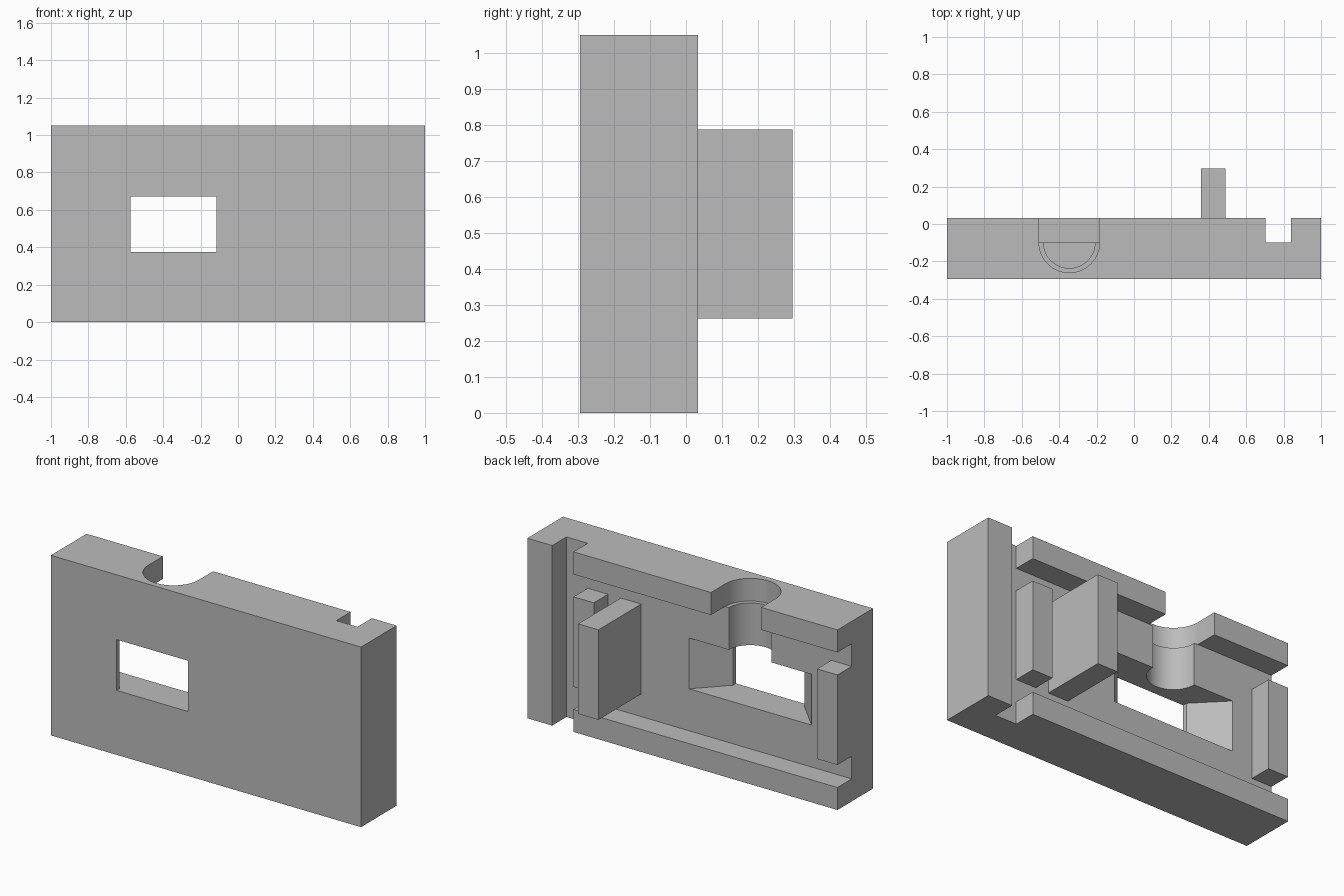
import bpy, bmesh, math
from mathutils import Vector

cube = bpy.data.objects.get("Cube")
if cube:
    bpy.data.objects.remove(cube, do_unlink=True)

grey = bpy.data.materials.new("plain_grey")
grey.use_nodes = True
COLOR = (0.5, 0.5, 0.5, 1)
grey.diffuse_color = COLOR
grey.node_tree.nodes["Principled BSDF"].inputs["Base Color"].default_value = COLOR

# Main measures
U = 0.13125                 # rim and guide thickness
HEIGHT = 8 * U
FRONT, BACK = -0.295, 0.033
FLOOR = BACK - U            # recessed face
SLOT_IN, SLOT_OUT = 0.703, 0.84


def prism(name, outline, low, high, axis):
    """Extrude a 2D outline along y (outline in x, z) or z (outline in x, y)."""
    def place(p, h):
        return Vector((p[0], h, p[1])) if axis == "y" else Vector((p[0], p[1], h))
    bm = bmesh.new()
    face = bm.faces.new([bm.verts.new(place(p, low)) for p in outline])
    ext = bmesh.ops.extrude_face_region(bm, geom=[face])
    verts = [g for g in ext["geom"] if isinstance(g, bmesh.types.BMVert)]
    bmesh.ops.translate(bm, verts=verts, vec=place((0, 0), high - low))
    bmesh.ops.recalc_face_normals(bm, faces=bm.faces)
    mesh = bpy.data.meshes.new(name)
    bm.to_mesh(mesh)
    bm.free()
    mesh.materials.append(grey)
    obj = bpy.data.objects.new(name, mesh)
    bpy.context.collection.objects.link(obj)
    return obj


def box(name, x0, x1, y0, y1, z0, z1):
    return prism(name, [(x0, y0), (x1, y0), (x1, y1), (x0, y1)], z0, z1, "z")


def arc(radius, start, end, steps):
    angles = [math.radians(start + (end - start) * i / steps) for i in range(steps + 1)]
    return [(BORE_X + radius * math.cos(a), FLOOR + radius * math.sin(a)) for a in angles]


def cut(target, cutter):
    mod = target.modifiers.new("cut", "BOOLEAN")
    mod.operation = "DIFFERENCE"
    mod.solver = "EXACT"
    mod.object = cutter
    bpy.ops.object.select_all(action="DESELECT")
    bpy.context.view_layer.objects.active = target
    target.select_set(True)
    bpy.ops.object.modifier_apply(modifier=mod.name)
    bpy.data.objects.remove(cutter, do_unlink=True)


# Body block
body = box("body", -1, 1, FRONT, BACK, 0, HEIGHT)

# Recess between the rims, joined to the full-height slot
low, top = U, HEIGHT - U
cut(body, prism("recess_cutter", [
    (-1.2, low), (SLOT_IN, low), (SLOT_IN, -0.1), (SLOT_OUT, -0.1),
    (SLOT_OUT, HEIGHT + 0.1), (SLOT_IN, HEIGHT + 0.1), (SLOT_IN, top), (-1.2, top),
], FLOOR, BACK + 0.1, "y"))

# Window, straight at the front and flared towards the back
BORE_X = -0.346
narrow, wide, lip = 0.23, 0.395, FRONT + 0.027
flare = wide + (wide - narrow) / (FLOOR - lip) * 0.05
half = [(narrow, FRONT - 0.1), (narrow, lip), (flare, FLOOR + 0.05)]
outline = [(BORE_X + x, y) for x, y in half] + [(BORE_X - x, y) for x, y in reversed(half)]
cut(body, prism("window_cutter", outline, 0.376, 0.672, "z"))

# Bore down to the window, with a wider notch through the top rim
cut(body, prism("bore_cutter", arc(0.138, 0, 360, 72)[:-1], 0.6, 0.98, "z"))
notch = arc(0.162, 180, 360, 48)
notch += [(notch[-1][0], BACK + 0.1), (notch[0][0], BACK + 0.1)]
cut(body, prism("notch_cutter", notch, top - 0.001, HEIGHT + 0.1, "z"))
bpy.ops.object.shade_smooth_by_angle(angle=math.radians(30))

# Guide blocks and fin standing on the recessed face
z0, z1 = 2 * U, 6 * U
box("end_guide", -1, -1 + U, FLOOR, BACK, z0, z1)
box("slot_guide", SLOT_IN - U, SLOT_IN, FLOOR, BACK, z0, z1)
box("fin", 0.358, 0.358 + U, FLOOR, BACK + 2 * U, z0, z1)
